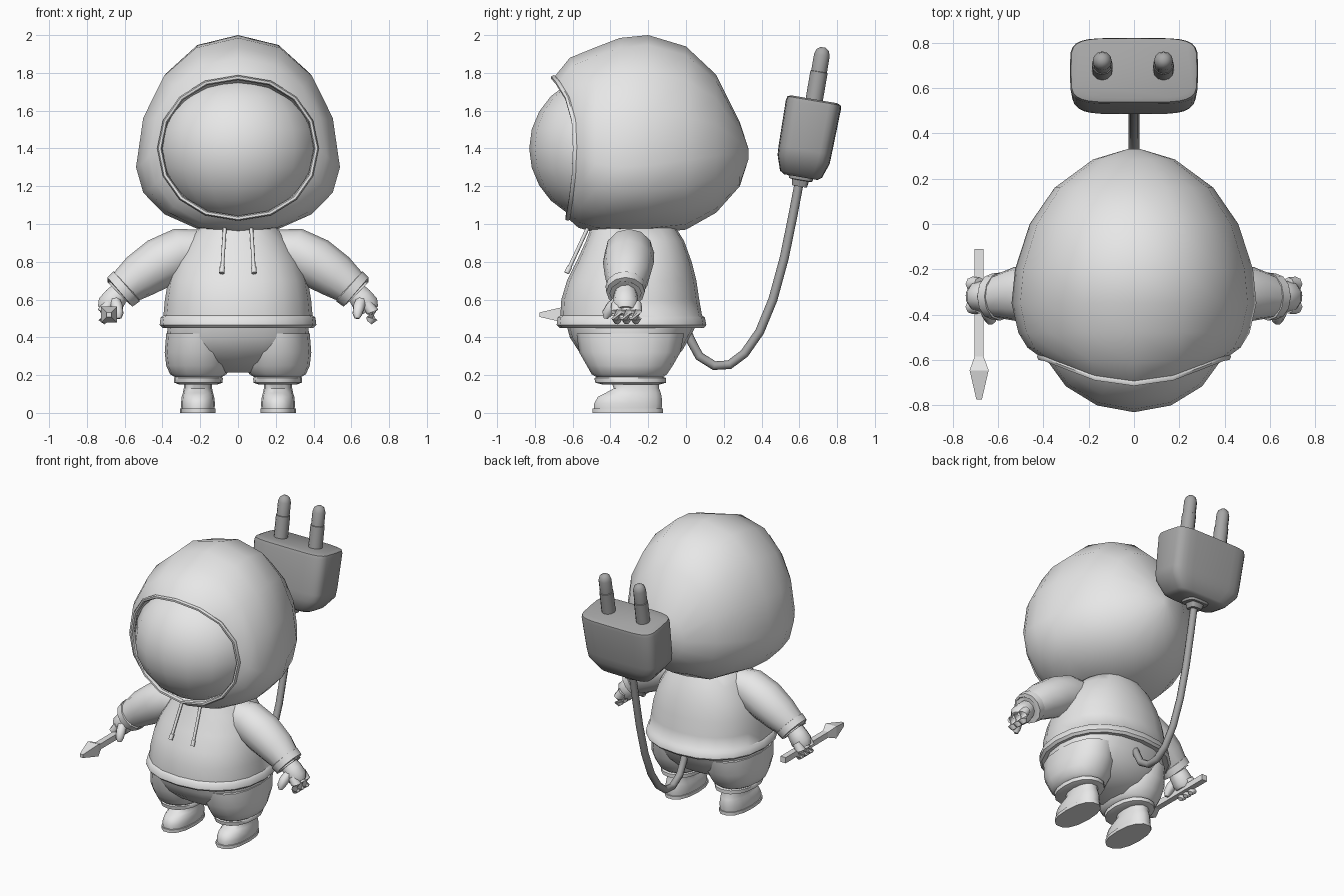
import bpy, bmesh, math
from mathutils import Vector, Matrix

cube = bpy.data.objects.get("Cube")
if cube:
    bpy.data.objects.remove(cube, do_unlink=True)


def material(name, c):
    m = bpy.data.materials.new(name)
    m.use_nodes = True
    m.diffuse_color = (c, c, c, 1)
    m.node_tree.nodes["Principled BSDF"].inputs["Base Color"].default_value = (c, c, c, 1)
    return m


LIGHT = material("light_grey", 0.8)
DARK = material("dark_grey", 0.38)


def finish(name, bm, mat, mirror=False, angle=50):
    bmesh.ops.recalc_face_normals(bm, faces=bm.faces)
    me = bpy.data.meshes.new(name)
    bm.to_mesh(me)
    bm.free()
    ob = bpy.data.objects.new(name, me)
    bpy.context.collection.objects.link(ob)
    me.materials.append(mat)
    bpy.ops.object.select_all(action='DESELECT')
    ob.select_set(True)
    bpy.context.view_layer.objects.active = ob
    bpy.ops.object.shade_smooth_by_angle(angle=math.radians(angle))
    if mirror:
        ob.modifiers.new("Mirror", 'MIRROR').use_mirror_merge = False
    return ob


def skin(name, rings, mat, **kw):
    """Bridge rings of points and cap both ends."""
    bm = bmesh.new()
    vs = [[bm.verts.new(p) for p in ring] for ring in rings]
    n = len(vs[0])
    for a, b in zip(vs, vs[1:]):
        for i in range(n):
            j = (i + 1) % n
            bm.faces.new((a[i], a[j], b[j], b[i]))
    bm.faces.new(vs[0])
    bm.faces.new(vs[-1])
    return finish(name, bm, mat, **kw)


def power(v, e):
    return math.copysign(abs(v) ** (2 / e), v)


def stack(name, rows, mat, cx=0, n=16, e=2.0, **kw):
    """Rows of (z, half width, front y, back y)."""
    rings = []
    for z, w, yf, yb in rows:
        ring = []
        for k in range(n):
            t = math.tau * k / n
            ring.append(Vector((cx + w * power(math.cos(t), e),
                                (yf + yb) / 2 + (yb - yf) / 2 * power(math.sin(t), e), z)))
        rings.append(ring)
    return skin(name, rings, mat, **kw)


def tube(name, path, mat, n=10, **kw):
    """Path of (x, y, z, radius)."""
    pts = [Vector(p[:3]) for p in path]
    rings = []
    for i, p in enumerate(pts):
        d = pts[min(i + 1, len(pts) - 1)] - pts[max(i - 1, 0)]
        q = d.to_track_quat('Z', 'Y')
        r = path[i][3]
        rings.append([p + q @ Vector((r * math.cos(math.tau * k / n),
                                      r * math.sin(math.tau * k / n), 0)) for k in range(n)])
    return skin(name, rings, mat, **kw)


def ball(name, centre, size, mat, u=16, v=12, **kw):
    bm = bmesh.new()
    bmesh.ops.create_uvsphere(bm, u_segments=u, v_segments=v, radius=1,
                              matrix=Matrix.Translation(centre) @ Matrix.Diagonal((*size, 1)))
    return finish(name, bm, mat, **kw)


# Hood: rings of (y, half width, top, bottom, middle height), back to front
def hood_ring(y, w, top, bot, mid, peak=0.0, n=16):
    ring = []
    for k in range(n):
        t = math.tau * k / n
        c, s = math.cos(t), math.sin(t)
        dy = -peak * max(c, 0) ** 3 - peak * 0.35 * max(-c, 0) ** 2
        ring.append(Vector((w * power(s, 2.15), y + dy, mid + c * (top - mid if c > 0 else mid - bot))))
    return ring


opening = hood_ring(-0.585, 0.415, 1.775, 1.03, 1.4, 0.115)
hood = [hood_ring(*r) for r in (
    (0.33, 0.03, 1.4, 1.34, 1.37), (0.285, 0.18, 1.54, 1.2, 1.37),
    (0.16, 0.35, 1.79, 1.06, 1.36), (0.0, 0.46, 1.94, 0.97, 1.34),
    (-0.2, 0.525, 2.0, 0.95, 1.31), (-0.35, 0.54, 1.985, 0.95, 1.3),
    (-0.48, 0.51, 1.935, 0.955, 1.32), (-0.545, 0.47, 1.88, 0.98, 1.36, 0.07))]
hood += [opening, hood_ring(-0.5, 0.37, 1.73, 1.07, 1.4, 0.05)]
skin("hood", hood, LIGHT)

# Hood rim: a thin rolled edge around the opening
bm = bmesh.new()
mid = Vector((0, -0.6, 1.4))
loops = []
for p in opening:
    out = (p - mid)
    out.y = 0
    out.normalize()
    loops.append([bm.verts.new(p + out * 0.013 * math.cos(a) + Vector((0, 0.016 * math.sin(a), 0)))
                  for a in [math.tau * k / 6 for k in range(6)]])
for i, a in enumerate(loops):
    b = loops[(i + 1) % len(loops)]
    for k in range(6):
        m = (k + 1) % 6
        bm.faces.new((a[k], a[m], b[m], b[k]))
finish("hood_rim", bm, LIGHT)

# Round blank face
ball("face", (0, -0.44, 1.4), (0.425, 0.39, 0.39), LIGHT)

# Hoodie body with hem
stack("hoodie_body", [
    (0.99, 0.2, -0.5, -0.06), (0.91, 0.27, -0.53, -0.01), (0.8, 0.335, -0.58, 0.03),
    (0.7, 0.37, -0.63, 0.055), (0.6, 0.387, -0.66, 0.07), (0.515, 0.395, -0.665, 0.085),
    (0.505, 0.41, -0.68, 0.1), (0.465, 0.415, -0.685, 0.108), (0.45, 0.4, -0.67, 0.095),
    (0.46, 0.36, -0.62, 0.05)], LIGHT, n=20, e=2.25)

# Drawstrings with end tips
tube("drawstring", [(0.07, -0.52, 0.98, 0.01), (0.078, -0.575, 0.86, 0.01),
                    (0.083, -0.615, 0.775, 0.01), (0.083, -0.615, 0.774, 0.014),
                    (0.086, -0.632, 0.74, 0.014)], LIGHT, n=8, mirror=True)

# Sleeves with cuffs
tube("sleeve", [(0.16, -0.29, 0.87, 0.1), (0.3, -0.3, 0.85, 0.13), (0.41, -0.305, 0.795, 0.135),
                (0.52, -0.31, 0.725, 0.12), (0.6, -0.32, 0.665, 0.097)], LIGHT, n=12, mirror=True)
tube("cuff", [(0.585, -0.32, 0.675, 0.09), (0.59, -0.32, 0.67, 0.106), (0.625, -0.32, 0.64, 0.102),
              (0.632, -0.32, 0.634, 0.085), (0.62, -0.32, 0.645, 0.07)], LIGHT, n=12, mirror=True)

# Hands
tube("palm", [(0.61, -0.32, 0.655, 0.055), (0.65, -0.32, 0.61, 0.065),
              (0.68, -0.32, 0.57, 0.07), (0.695, -0.32, 0.54, 0.055)], LIGHT, n=10, mirror=True)
for i, y in enumerate((-0.365, -0.315, -0.265)):
    tube(f"finger_{i + 1}", [(0.68, y, 0.58, 0.03), (0.712, y, 0.535, 0.033), (0.71, y, 0.5, 0.03),
                             (0.695, y, 0.478, 0.016)], LIGHT, n=8, mirror=True)
tube("thumb", [(0.655, -0.35, 0.6, 0.03), (0.64, -0.395, 0.56, 0.032), (0.632, -0.42, 0.525, 0.027),
               (0.63, -0.425, 0.5, 0.013)], LIGHT, n=8, mirror=True)

# Arrow held in the right hand
bm = bmesh.new()
rows = [(-0.11, 0.02), (-0.585, 0.02), (-0.645, 0.042), (-0.775, 0.012)]
bm.free()
skin("arrow", [[Vector((-0.683 + r * sx, y, 0.52 + r * sz))
                for sx, sz in ((-1, -1), (1, -1), (1, 1), (-1, 1))] for y, r in rows], LIGHT, angle=15)

# Trousers: hips and two baggy legs
stack("trouser_hips", [
    (0.475, 0.37, -0.635, 0.06), (0.4, 0.378, -0.615, 0.02), (0.33, 0.36, -0.57, -0.02),
    (0.27, 0.28, -0.5, -0.08), (0.215, 0.12, -0.4, -0.18)], LIGHT, n=20, e=2.3)
stack("trouser_leg", [
    (0.42, 0.17, -0.58, -0.01), (0.32, 0.178, -0.565, -0.03), (0.25, 0.17, -0.525, -0.07),
    (0.205, 0.15, -0.5, -0.1), (0.19, 0.125, -0.475, -0.12), (0.185, 0.13, -0.485, -0.105),
    (0.16, 0.128, -0.48, -0.105), (0.15, 0.1, -0.44, -0.14)],
    LIGHT, cx=0.21, e=2.2, mirror=True)

# Shoes with soles
stack("shoe", [
    (0.17, 0.075, -0.4, -0.14), (0.13, 0.075, -0.385, -0.14), (0.105, 0.08, -0.43, -0.13),
    (0.085, 0.086, -0.47, -0.125), (0.05, 0.09, -0.49, -0.122), (0.022, 0.088, -0.49, -0.125)],
    LIGHT, cx=0.212, n=14, e=2.3, mirror=True)
stack("sole", [(0.022, 0.094, -0.5, -0.118), (0, 0.094, -0.5, -0.118)],
      LIGHT, cx=0.212, n=14, e=2.3, mirror=True)

# Cable tail
knots = [(0.0, 0.44), (0.03, 0.375), (0.07, 0.3), (0.15, 0.25), (0.23, 0.255), (0.31, 0.315),
         (0.39, 0.43), (0.46, 0.6), (0.52, 0.82), (0.565, 1.04), (0.605, 1.25)]
tube("cable", [(0, y, z, 0.024) for y, z in knots], DARK, n=8)

# Plug: leaning block, strain relief and two pins
lean = Matrix.Translation((0, 0.645, 1.46)) @ Matrix.Rotation(-0.17, 4, 'X')
parts = [stack("plug_body", [
    (-0.215, 0.17, -0.09, 0.09), (-0.2, 0.2, -0.115, 0.11), (-0.12, 0.268, -0.142, 0.138),
    (-0.07, 0.275, -0.145, 0.14), (0.175, 0.283, -0.148, 0.148), (0.195, 0.278, -0.143, 0.143),
    (0.203, 0.26, -0.125, 0.125)], DARK, n=28, e=5),
    stack("strain_relief", [(-0.2, 0.08, -0.07, 0.07), (-0.23, 0.075, -0.062, 0.062),
                            (-0.232, 0.05, -0.045, 0.045), (-0.265, 0.04, -0.04, 0.04)],
          DARK, n=16, e=4)]
for side, x in (("right", -0.14), ("left", 0.13)):
    parts.append(tube(f"{side}_pin", [(x, 0, 0.19, 0.046), (x, 0, 0.35, 0.046), (x, 0, 0.352, 0.042),
                                      (x, 0, 0.44, 0.042), (x, 0, 0.468, 0.033), (x, 0, 0.482, 0.014)],
                      DARK, n=12))
for ob in parts:
    ob.matrix_world = lean
